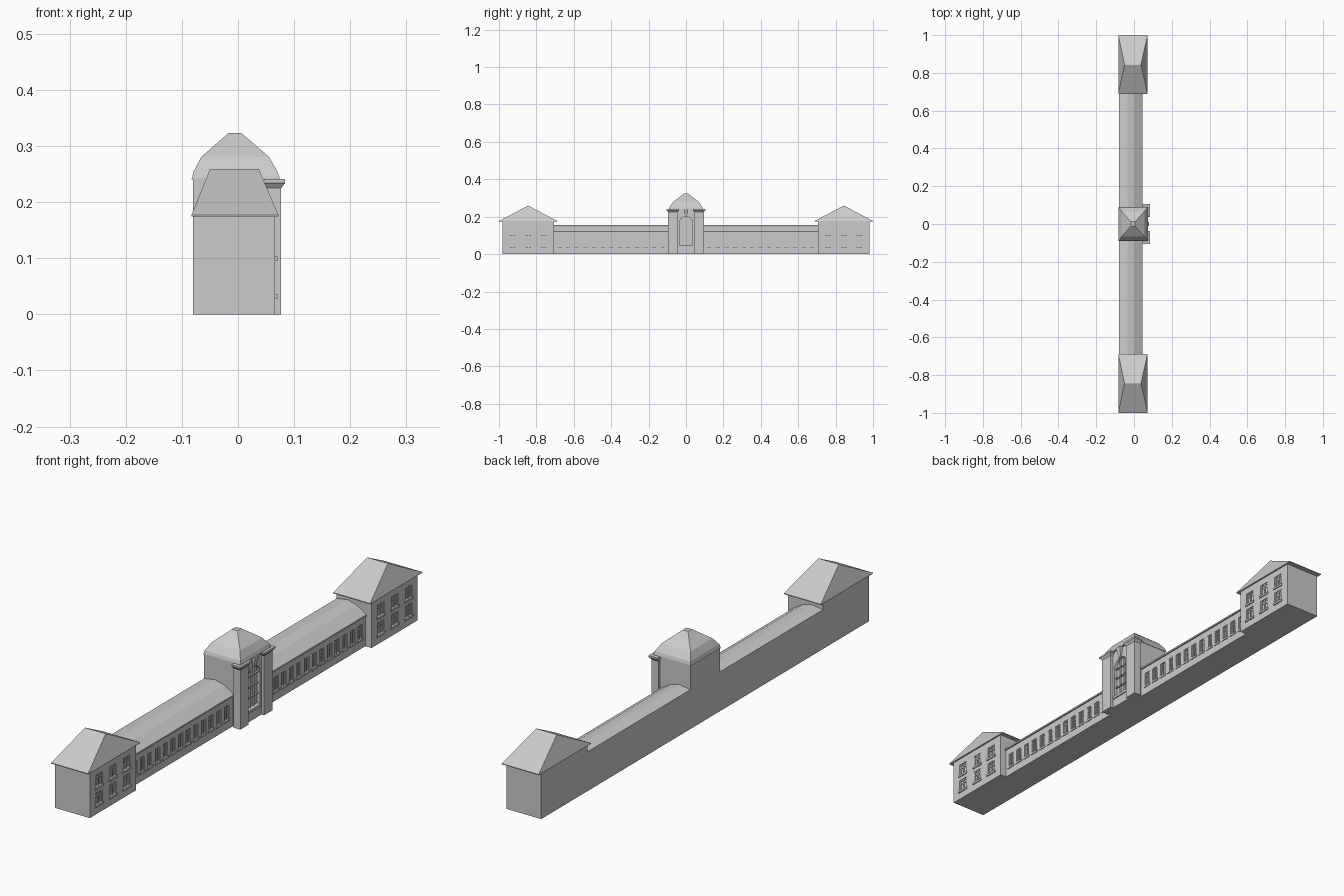
import bpy, bmesh, math

if "Cube" in bpy.data.objects:
    bpy.data.objects.remove(bpy.data.objects["Cube"])


def add_box(bm, x0, x1, y0, y1, z0, z1):
    v = bmesh.ops.create_cube(bm, size=1)["verts"]
    for p in v:
        p.co.x = x1 if p.co.x > 0 else x0
        p.co.y = y1 if p.co.y > 0 else y0
        p.co.z = z1 if p.co.z > 0 else z0


def add_rings(bm, rings):
    # stack of rectangles (x0, x1, y0, y1, z), capped at both ends
    loops = [[bm.verts.new(c) for c in ((a, p, z), (b, p, z), (b, q, z), (a, q, z))]
             for a, b, p, q, z in rings]
    for lo, hi in zip(loops, loops[1:]):
        for i in range(4):
            j = (i + 1) % 4
            bm.faces.new((lo[i], lo[j], hi[j], hi[i]))
    bm.faces.new(loops[0][::-1])
    bm.faces.new(loops[-1])


def add_prism(bm, pts, axis, a, b):
    # extrude a 2D outline along 'x' (outline is y,z) or 'y' (outline is x,z)
    def place(p, t):
        return (t, p[0], p[1]) if axis == 'x' else (p[0], t, p[1])
    lo = [bm.verts.new(place(p, a)) for p in pts]
    hi = [bm.verts.new(place(p, b)) for p in pts]
    n = len(pts)
    for i in range(n):
        bm.faces.new((lo[i], lo[(i + 1) % n], hi[(i + 1) % n], hi[i]))
    bm.faces.new(lo[::-1])
    bm.faces.new(hi)


def finish(bm, name):
    bmesh.ops.remove_doubles(bm, verts=bm.verts, dist=1e-6)
    bmesh.ops.recalc_face_normals(bm, faces=bm.faces)
    me = bpy.data.meshes.new(name)
    bm.to_mesh(me)
    bm.free()
    ob = bpy.data.objects.new(name, me)
    bpy.context.collection.objects.link(ob)
    return ob


def carve(ob, cutter_bm):
    cut = finish(cutter_bm, "window_cutter")
    cut.hide_render = True
    m = ob.modifiers.new("openings", 'BOOLEAN')
    m.operation, m.solver, m.object = 'DIFFERENCE', 'EXACT', cut
    bpy.context.view_layer.objects.active = ob
    bpy.ops.object.modifier_apply(modifier=m.name)
    bpy.data.objects.remove(cut)


def add_window(trim, cut, x, y, z0, z1, w, sill):
    # recess, casement frame with mullion and transom, projecting sill
    h, d, t = w / 2, 0.006, w * 0.12
    add_box(cut, x - d, x + 0.02, y - h, y + h, z0, z1)
    for c in (-h + t / 2, 0, h - t / 2):
        add_box(trim, x - d - 0.001, x - 0.002, y + c - t / 2, y + c + t / 2, z0, z1)
    add_box(trim, x - d - 0.001, x - 0.003, y - h, y + h, z1 - t, z1)
    zm = z0 + (z1 - z0) * 0.68
    add_box(trim, x - d - 0.001, x - 0.003, y - h, y + h, zm - t / 2, zm + t / 2)
    add_box(trim, x - d, x + sill, y - h - 0.004, y + h + 0.004, z0 - 0.008, z0)


for side, tag in ((1, "north"), (-1, "south")):
    # end pavilion
    yc = 0.843 * side
    bm, cut, trim = bmesh.new(), bmesh.new(), bmesh.new()
    add_box(bm, -0.08, 0.066, yc - 0.138, yc + 0.138, 0, 0.177)
    for i in (-1, 0, 1):
        for z in (0.035, 0.103):
            add_window(trim, cut, 0.066, yc + i * 0.083, z, z + 0.045, 0.04, 0.004)
    carve(finish(bm, f"pavilion_walls_{tag}"), cut)
    finish(trim, f"pavilion_windows_{tag}")

    # hipped pavilion roof, ridge running front to back
    bm = bmesh.new()
    y0, y1 = sorted((0.688 * side, 1.0 * side))
    ym = 0.844 * side
    add_rings(bm, [(-0.083, 0.072, y0, y1, 0.174), (-0.083, 0.072, y0, y1, 0.177),
                   (-0.05, 0.037, ym - 0.001, ym + 0.001, 0.259)])
    finish(bm, f"pavilion_roof_{tag}")

    # long wing
    ya, yb = sorted((0.08 * side, 0.71 * side))
    bm, cut, trim = bmesh.new(), bmesh.new(), bmesh.new()
    add_box(bm, -0.08, 0.04, ya, yb, 0, 0.119)
    n = 13
    for i in range(n):
        y = side * (0.125 + i * 0.55 / (n - 1))
        add_window(trim, cut, 0.04, y, 0.037, 0.09, 0.026, 0.003)
    carve(finish(bm, f"wing_walls_{tag}"), cut)
    finish(trim, f"wing_windows_{tag}")

    # wing roof: high at the back, falling to the front eave
    bm = bmesh.new()
    add_prism(bm, [(-0.08, 0.115), (-0.08, 0.149), (-0.035, 0.156), (0.003, 0.147),
                   (0.045, 0.121), (0.045, 0.115)], 'y', ya, yb)
    finish(bm, f"wing_roof_{tag}")

    # tower pilaster with flared capital
    bm = bmesh.new()
    p0, p1 = sorted((0.046 * side, 0.096 * side))
    add_box(bm, 0.048, 0.077, p0, p1, 0, 0.228)
    add_rings(bm, [(0.048, 0.077, p0, p1, 0.225),
                   (0.046, 0.083, p0 - 0.006, p1 + 0.006, 0.233),
                   (0.046, 0.084, p0 - 0.009, p1 + 0.009, 0.234),
                   (0.046, 0.084, p0 - 0.009, p1 + 0.009, 0.241)])
    finish(bm, f"tower_pilaster_{tag}")

# tower body with tall arched opening
bm, cut = bmesh.new(), bmesh.new()
add_box(bm, -0.08, 0.066, -0.088, 0.088, 0, 0.242)
R, SPRING, BASE = 0.036, 0.165, 0.045
arc = [(R * math.cos(a), SPRING + R * math.sin(a))
       for a in [math.pi * i / 12 for i in range(13)]]
add_prism(cut, [(-R, BASE), (R, BASE)] + arc, 'x', 0.054, 0.09)
carve(finish(bm, "tower_walls"), cut)

# arched window bars, sill and keystone
bm = bmesh.new()
for y in (-R / 3, R / 3):
    top = SPRING + math.sqrt(R * R - y * y)
    add_box(bm, 0.053, 0.06, y - 0.002, y + 0.002, BASE, top)
for z in (0.085, 0.125, SPRING):
    add_box(bm, 0.053, 0.061, -R, R, z - 0.002, z + 0.002)
add_box(bm, 0.054, 0.07, -0.042, 0.042, BASE - 0.01, BASE)
finish(bm, "tower_window_bars")
bm = bmesh.new()
add_rings(bm, [(0.06, 0.07, -0.006, 0.006, 0.2), (0.06, 0.08, -0.011, 0.011, 0.236),
               (0.06, 0.08, -0.011, 0.011, 0.241)])
finish(bm, "tower_keystone")

# faceted tower dome
bm = bmesh.new()
add_rings(bm, [(-0.083, 0.074, -0.09, 0.09, 0.24), (-0.082, 0.074, -0.09, 0.09, 0.243),
               (-0.079, 0.07, -0.086, 0.086, 0.255), (-0.065, 0.055, -0.066, 0.066, 0.281),
               (-0.017, 0.006, -0.012, 0.012, 0.323)])
finish(bm, "tower_dome")
